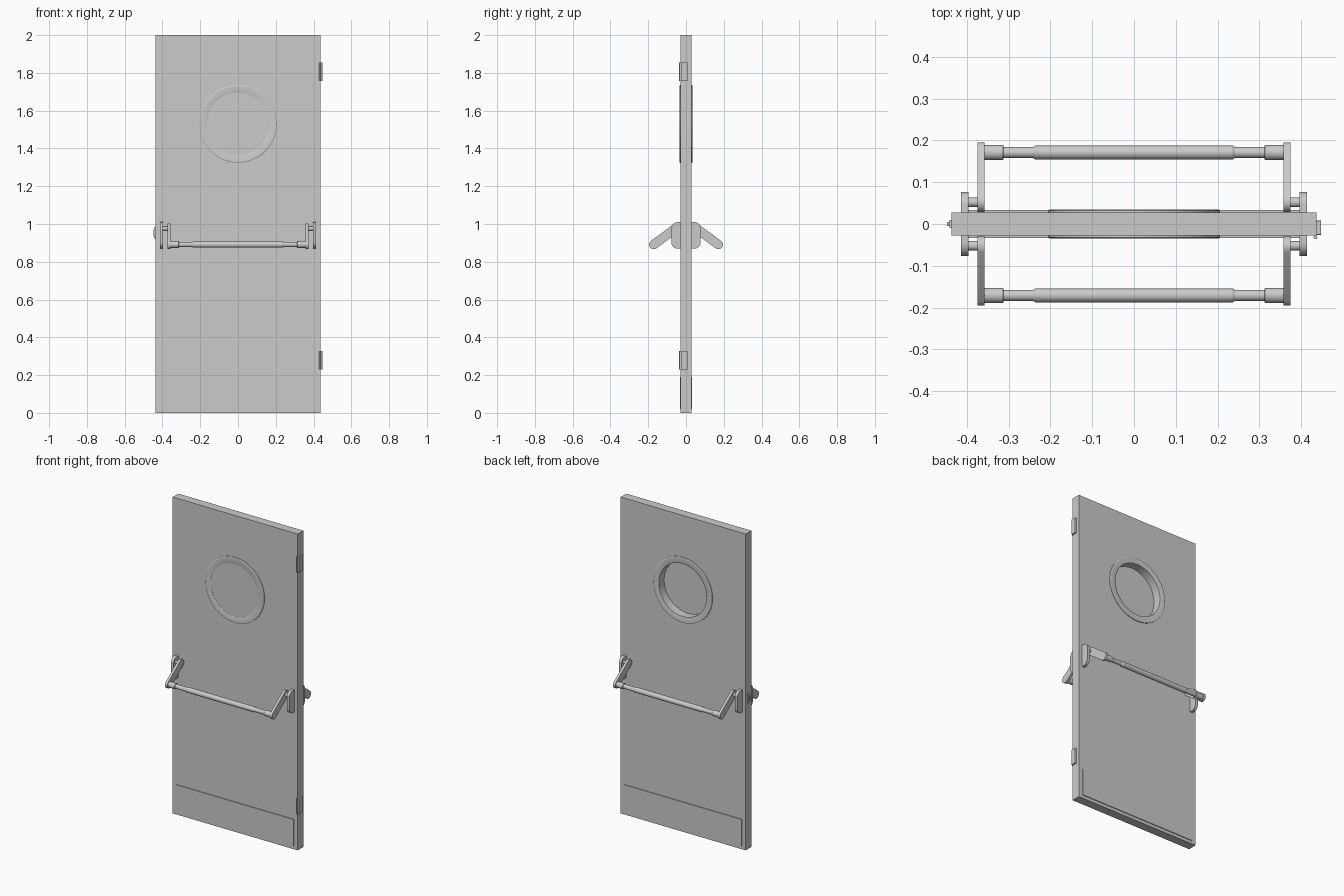
import bpy, bmesh
from math import sin, cos, pi, atan2, radians

if "Cube" in bpy.data.objects:
    bpy.data.objects.remove(bpy.data.objects["Cube"])


def finish(name, bm, smooth=True):
    bmesh.ops.recalc_face_normals(bm, faces=bm.faces)
    me = bpy.data.meshes.new(name)
    bm.to_mesh(me)
    bm.free()
    if smooth:
        me.shade_smooth()
        me.set_sharp_from_angle(angle=radians(30))
    ob = bpy.data.objects.new(name, me)
    bpy.context.collection.objects.link(ob)
    return ob


def box(name, x, y, z, bevel=0):
    bm = bmesh.new()
    bmesh.ops.create_cube(bm, size=1)
    for v in bm.verts:
        v.co = [lo + (c + 0.5) * (hi - lo) for c, (lo, hi) in zip(v.co, (x, y, z))]
    if bevel:
        bmesh.ops.bevel(bm, geom=bm.edges[:], offset=bevel, segments=2,
                        profile=0.5, affect='EDGES')
    return finish(name, bm, False)


def lathe(name, profile, axis, loc, closed=False, n=32):
    """Revolve (radius, height) points about an axis; ends are capped unless closed."""
    bm = bmesh.new()
    rings = []
    for r, h in profile:
        ring = []
        for i in range(n):
            a, b = r * cos(2 * pi * i / n), r * sin(2 * pi * i / n)
            p = {'x': (h, a, b), 'y': (a, h, b), 'z': (a, b, h)}[axis]
            ring.append(bm.verts.new([p[k] + loc[k] for k in range(3)]))
        rings.append(ring)
    pairs = list(zip(rings, rings[1:]))
    if closed:
        pairs.append((rings[-1], rings[0]))
    else:
        bm.faces.new(rings[0])
        bm.faces.new(rings[-1])
    for p, q in pairs:
        for i in range(n):
            j = (i + 1) % n
            bm.faces.new((p[i], p[j], q[j], q[i]))
    return finish(name, bm)


def prism(name, points, x0, x1):
    """Extrude a (y, z) outline from x0 to x1."""
    bm = bmesh.new()
    f = bm.faces.new([bm.verts.new((x0, y, z)) for y, z in points])
    ext = bmesh.ops.extrude_face_region(bm, geom=[f])
    for v in ext['geom']:
        if isinstance(v, bmesh.types.BMVert):
            v.co.x = x1
    return finish(name, bm)


def arc(cy, cz, r, a0, a1, n=12):
    return [(cy + r * cos(a0 + (a1 - a0) * i / n), cz + r * sin(a0 + (a1 - a0) * i / n))
            for i in range(n + 1)]


T = 0.028            # half thickness of the door
WZ, WR = 1.53, 0.167  # window height and radius

# Door slab with round window opening
door = box('door_panel', (-0.437, 0.437), (-T, T), (0, 2))
cutter = lathe('window_cutter', [(WR, -0.1), (WR, 0.1)], 'y', (0, 0, WZ), n=64)
cutter.hide_render = True
mod = door.modifiers.new('window_hole', 'BOOLEAN')
mod.operation = 'DIFFERENCE'
mod.solver = 'EXACT'
mod.object = cutter
bpy.context.view_layer.objects.active = door
bpy.ops.object.modifier_apply(modifier=mod.name)
bpy.data.objects.remove(cutter)

# Window pane, close to the front face
lathe('window_pane', [(WR, -0.032), (WR, -0.02)], 'y', (0, 0, WZ), n=64)

for s, side in ((-1, 'front'), (1, 'back')):
    # Window trim ring
    lathe(side + '_window_ring',
          [(WR, s * 0.026), (0.206, s * 0.026), (0.206, s * 0.032),
           (0.202, s * 0.0345), (0.171, s * 0.0345), (WR, s * 0.033)],
          'y', (0, 0, WZ), closed=True, n=64)
    # Kick plate
    box(side + '_kick_plate', (-0.41, 0.41), sorted((s * T, s * 0.033)), (0.02, 0.19))

    # Push bar with end sockets and thicker grip
    half = [(0.018, 0.36), (0.018, 0.314), (0.0165, 0.312), (0.0135, 0.312),
            (0.0135, 0.241), (0.0165, 0.236)]
    lathe(side + '_push_bar', [(r, -h) for r, h in half] + half[::-1],
          'x', (0, s * 0.171, 0.891))

    # Side brackets, pivots and sloping arms
    bracket = [(0.027, 0.87)] + arc(0.045, 0.902, 0.032, -pi / 2, 0) \
        + arc(0.045, 0.978, 0.032, 0, pi / 2) + [(0.027, 1.01)]
    d = atan2(0.892 - 0.978, 0.171 - 0.053)
    arm = arc(0.171, 0.891, 0.0245, d - pi / 2, d + pi / 2) \
        + arc(0.053, 0.978, 0.0245, d + pi / 2, d + 3 * pi / 2)
    for m, end in ((-1, 'left'), (1, 'right')):
        tag = side + '_' + end
        prism(tag + '_bracket', [(s * y, z) for y, z in bracket], m * 0.414, m * 0.396)
        prism(tag + '_arm', [(s * y, z) for y, z in arm], m * 0.374, m * 0.358)
        lathe(tag + '_pivot', [(0.0115, m * 0.397), (0.0115, m * 0.373)],
              'x', (0, s * 0.052, 0.976), n=24)

# Hinges on the right edge: leaf plus knuckle
for name, z0, z1 in (('lower', 0.23, 0.328), ('upper', 1.757, 1.855)):
    box(name + '_hinge_leaf', (0.43, 0.4475), (-0.026, 0.008), (z0, z1), 0.001)
    lathe(name + '_hinge_knuckle', [(0.0045, z0), (0.0045, z1)],
          'z', (0.434, -0.0315, 0), n=16)

# Latch on the left edge
box('latch_plate', (-0.441, -0.43), (-0.01, 0.01), (0.92, 0.985))
box('latch_bolt', (-0.4475, -0.43), (-0.005, 0.005), (0.935, 0.97), 0.001)
